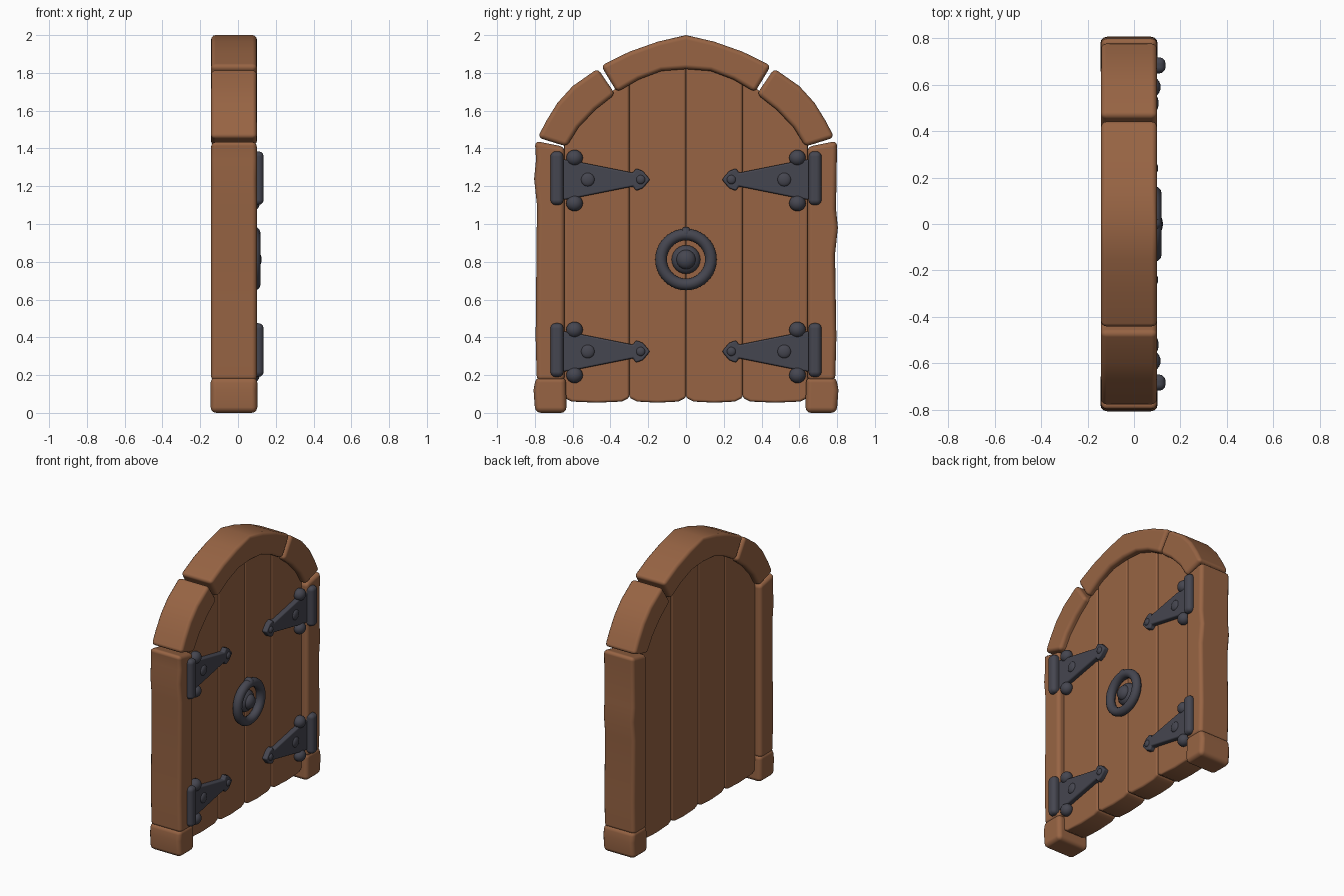
import bpy, bmesh, math
from mathutils import Vector, Matrix

cube = bpy.data.objects.get("Cube")
if cube:
    bpy.data.objects.remove(cube, do_unlink=True)


def material(name, color):
    m = bpy.data.materials.new(name)
    m.use_nodes = True
    m.diffuse_color = color
    m.node_tree.nodes["Principled BSDF"].inputs["Base Color"].default_value = color
    return m


WOOD = material("warm brown wood", (0.31, 0.127, 0.057, 1))
IRON = material("dark iron", (0.06, 0.061, 0.08, 1))


def finish(name, bm, mat):
    bmesh.ops.recalc_face_normals(bm, faces=bm.faces)
    for f in bm.faces:
        f.smooth = True
    me = bpy.data.meshes.new(name)
    bm.to_mesh(me)
    bm.free()
    me.materials.append(mat)
    ob = bpy.data.objects.new(name, me)
    bpy.context.collection.objects.link(ob)
    return ob


def prism(name, outline, x0, x1, bevel, mat, side=1):
    """Extrude a (y, z) outline along x and round its edges."""
    bm = bmesh.new()
    face = bm.faces.new([bm.verts.new((x0, y * side, z)) for y, z in outline])
    new = bmesh.ops.extrude_face_region(bm, geom=[face])["geom"]
    verts = [v for v in new if isinstance(v, bmesh.types.BMVert)]
    bmesh.ops.translate(bm, verts=verts, vec=(x1 - x0, 0, 0))
    ob = finish(name, bm, mat)
    mod = ob.modifiers.new("rounded edges", "BEVEL")
    mod.width = bevel
    mod.segments = 3
    mod.limit_method = "ANGLE"
    mod.angle_limit = math.radians(35)
    mod.harden_normals = True
    return ob


def ball(name, loc, size, mat=IRON):
    bm = bmesh.new()
    mtx = Matrix.Translation(loc) @ Matrix.Diagonal((*size, 1))
    bmesh.ops.create_uvsphere(bm, u_segments=20, v_segments=12, radius=1, matrix=mtx)
    return finish(name, bm, mat)


BACK, FRONT = -0.143, 0.1
P_BACK, P_FRONT = -0.1, 0.058

# Inner curve of the arch, from the crown outward
INNER = [(0, 1.82), (0.13, 1.81), (0.25, 1.765), (0.36, 1.69),
         (0.48, 1.605), (0.57, 1.51), (0.635, 1.4), (0.66, 1.36)]


def arch_z(y):
    y = abs(y)
    for (a, za), (b, zb) in zip(INNER, INNER[1:]):
        if y <= b:
            return za + (zb - za) * (y - a) / (b - a)
    return INNER[-1][1]


# Crown of the arch
half_out = [(0.45, 1.838), (0.3, 1.912), (0.15, 1.965)]
half_in = [(0.13, 1.81), (0.25, 1.765), (0.365, 1.698)]
crown = ([(-y, z) for y, z in half_out] + [(0, 2.0)] + half_out[::-1]
         + half_in[::-1] + [(0, 1.82)] + [(-y, z) for y, z in half_in])
prism("arch_crown", crown, BACK, FRONT, 0.024, WOOD)

# Side frames: haunch, post and foot
haunch = [(0.467, 1.823), (0.6, 1.73), (0.68, 1.642), (0.74, 1.545), (0.785, 1.458),
          (0.632, 1.41), (0.57, 1.51), (0.48, 1.605), (0.375, 1.687)]
for side, label, bump in ((1, "left", 0.98), (-1, "right", 1.24)):
    prism(label + "_arch_haunch", haunch, BACK, FRONT, 0.024, WOOD, side)
    post = [(0.642, 0.17), (0.79, 0.17), (0.796, 0.4), (0.789, bump - 0.14),
            (0.804, bump), (0.794, bump + 0.1), (0.8, 1.44), (0.642, 1.408)]
    prism(label + "_post", post, BACK, FRONT, 0.026, WOOD, side)
    foot = [(0.632, 0), (0.798, 0), (0.807, 0.12), (0.795, 0.19), (0.636, 0.19)]
    prism(label + "_foot", foot, BACK - 0.002, FRONT + 0.002, 0.03, WOOD, side)

# Door planks, with tops that follow the arch
seams = [-0.645, -0.3, 0, 0.3, 0.645]
for i, (a, b) in enumerate(zip(seams, seams[1:])):
    tops = [b + (a - b) * k / 6 for k in range(7)]
    w = b - a
    outline = [(a, 0.08), (a + 0.04, 0.06), (a + w / 2, 0.054), (b - 0.04, 0.06), (b, 0.08)]
    outline += [(y, arch_z(y) + 0.035) for y in tops]
    prism(f"plank_{i + 1}", outline, P_BACK, P_FRONT, 0.014, WOOD)

# Strap hinges
strap_edge = [(0.66, 0.108), (0.6, 0.1), (0.28, 0.036), (0.265, 0.06), (0.228, 0.045)]
for level, cz in (("upper", 1.235), ("lower", 0.325)):
    for side, label in ((1, "left"), (-1, "right")):
        name = f"{level}_{label}_hinge"
        strap = ([(y, cz + z) for y, z in strap_edge] + [(0.19, cz)]
                 + [(y, cz - z) for y, z in strap_edge[::-1]])
        prism(name + "_strap", strap, 0.045, 0.092, 0.01, IRON, side)
        barrel = [(0.648, cz - 0.135), (0.718, cz - 0.135), (0.718, cz + 0.15), (0.648, cz + 0.15)]
        prism(name + "_barrel", barrel, 0.06, 0.136, 0.028, IRON, side)
        for end, dz in (("top", 0.115), ("bottom", -0.125)):
            ball(f"{name}_{end}_knuckle", (0.075, 0.59 * side, cz + dz), (0.04, 0.044, 0.042))
        ball(name + "_large_rivet", (0.09, 0.52 * side, cz), (0.016, 0.036, 0.036))
        ball(name + "_tip_rivet", (0.09, 0.24 * side, cz), (0.014, 0.024, 0.024))

# Ring pull
RING_Z, MAJOR, MINOR = 0.812, 0.132, 0.031
bm = bmesh.new()
N, M = 40, 12
loops = []
for i in range(N):
    t = math.tau * i / N
    loop = []
    for j in range(M):
        p = math.tau * j / M
        r = MAJOR + MINOR * math.cos(p)
        loop.append(bm.verts.new(Vector((0.088 + MINOR * math.sin(p),
                                         r * math.cos(t), RING_Z + r * math.sin(t)))))
    loops.append(loop)
for i in range(N):
    a, b = loops[i], loops[(i + 1) % N]
    for j in range(M):
        k = (j + 1) % M
        bm.faces.new((a[j], b[j], b[k], a[k]))
finish("ring_pull", bm, IRON)
ball("ring_clasp", (0.085, 0, RING_Z + 0.137), (0.034, 0.03, 0.036))

# Centre knob
ball("knob_base", (0.062, 0, RING_Z), (0.042, 0.076, 0.076))
ball("knob_dome", (0.085, 0, RING_Z), (0.04, 0.052, 0.052))
